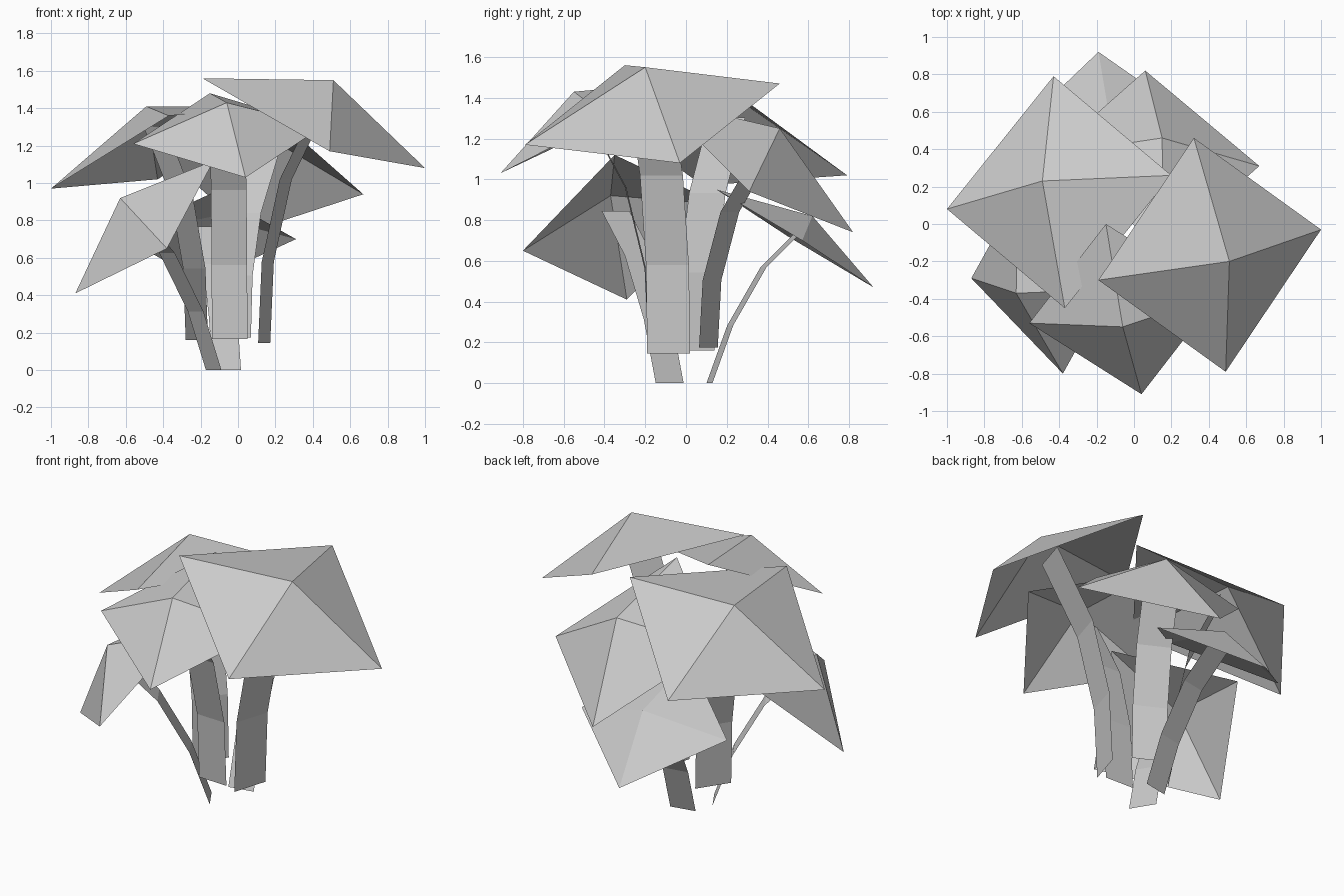
import bpy
from mathutils import Vector as V

if "Cube" in bpy.data.objects:
    bpy.data.objects.remove(bpy.data.objects["Cube"])


def make_object(name, verts, faces):
    mesh = bpy.data.meshes.new(name)
    mesh.from_pydata([tuple(v) for v in verts], [], faces)
    mesh.update()
    obj = bpy.data.objects.new(name, mesh)
    bpy.context.collection.objects.link(obj)
    return obj


def leaf(name, tip, side_a, side_b, apex):
    """Square leaf folded into a shallow four-sided pyramid."""
    tip, a, b, apex = V(tip), V(side_a), V(side_b), V(apex)
    base = a + b - tip
    rim = [tip, a, base, b]
    # keep the winding so that normals face the apex side
    if (a - tip).cross(b - tip).dot(apex - tip) < 0:
        rim.reverse()
    make_object(name, rim + [apex], [(i, (i + 1) % 4, 4) for i in range(4)])
    return apex, (apex - (a + b) / 2)


def stem(name, root, end, width, bend):
    """Flat ribbon of three segments that arcs outwards to the leaf."""
    root, end = V(root), V(end)
    out = V((end.x - root.x, end.y - root.y, 0))
    side = V((-out.y, out.x, 0)).normalized() * width / 2
    rise = end.z - root.z
    verts = []
    for h, z in [(0, 0), *bend, (1, 1)]:
        p = root + out * h + V((0, 0, rise * z))
        verts += [p - side, p + side]
    faces = [(i, i + 1, i + 3, i + 2) for i in (0, 2, 4)]
    make_object(name, verts, faces)


UPRIGHT = [(.06, .335), (.36, .675)]
LEANING = [(.22, .37), (.57, .74)]

# name, tip, side corners, apex, stem root, stem width, stem bend
PLANT = [
    ("right", (1, -.03, 1.08), (.32, .46, 1.47), (.49, -.79, 1.17),
     (.51, -.2, 1.55), (.14, -.085, .145), .22, UPRIGHT),
    ("left", (-1, .08, .97), (-.43, .79, 1.02), (-.37, -.45, 1.36),
     (-.49, .23, 1.41), (-.22, .05, .16), .215, UPRIGHT),
    ("front", (.04, -.91, 1.03), (-.56, -.53, 1.21), (.45, -.38, 1.30),
     (-.06, -.55, 1.43), (-.045, -.18, .165), .19, UPRIGHT),
    ("back", (.06, .82, .74), (.67, .31, .94), (-.45, .37, 1.19),
     (.15, .46, 1.25), (-.02, .11, .175), .20, UPRIGHT),
    ("low_front", (-.87, -.29, .41), (-.38, -.80, .65), (-.62, .16, .88),
     (-.63, -.37, .92), (-.13, -.08, 0), .16, LEANING),
    ("low_back", (-.19, .92, .47), (.31, .57, .70), (-.63, .50, .72),
     (-.14, .62, .82), (-.06, .115, 0), .155, LEANING),
]

for name, tip, a, b, apex, root, width, bend in PLANT:
    top, axis = leaf(name + "_leaf", tip, a, b, apex)
    # the stem stops inside the hollow of the leaf
    stem(name + "_stem", root, top - axis * .48, width, bend)
